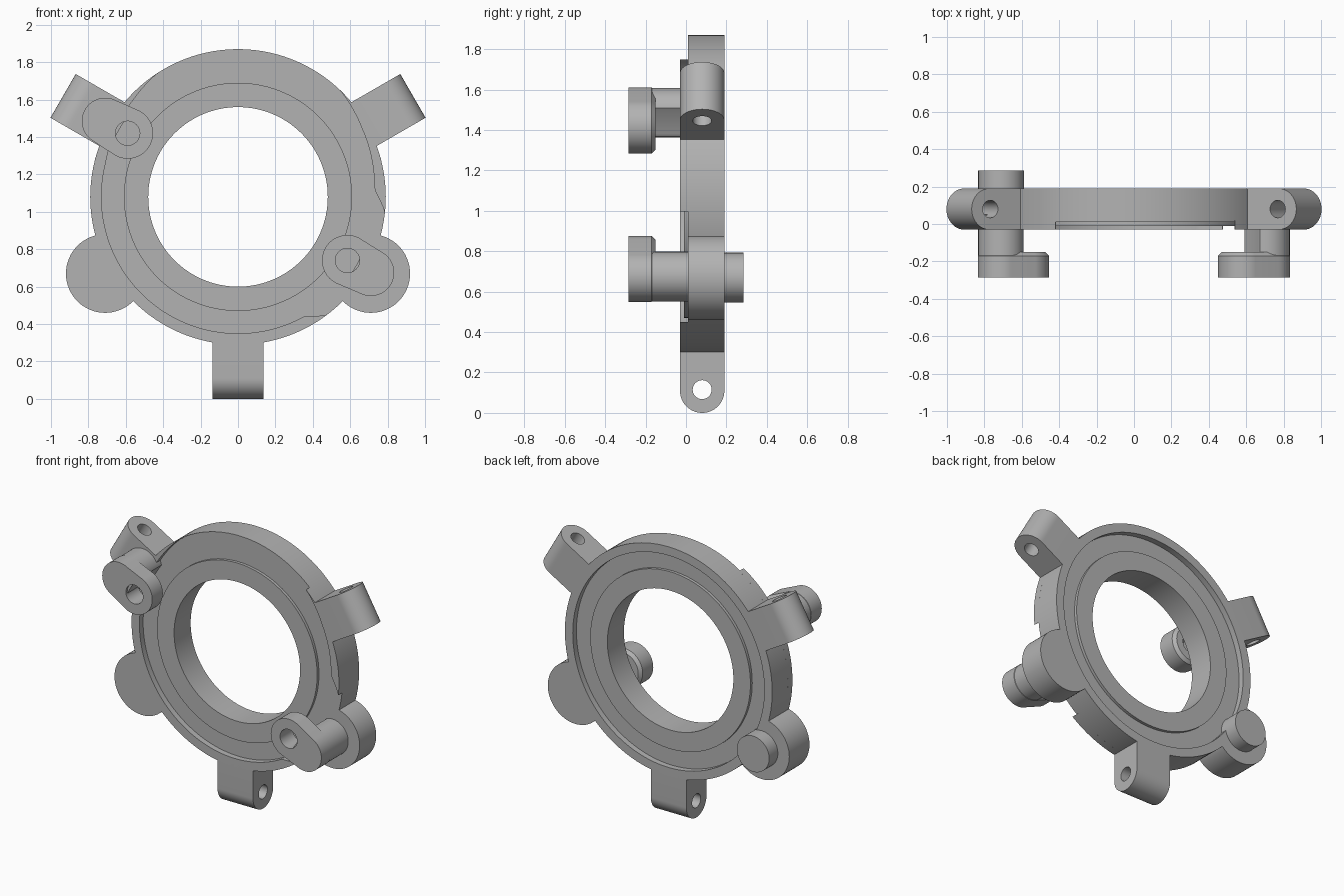
import bpy, bmesh, math
from math import sin, cos, pi, radians, hypot, atan2

cube = bpy.data.objects.get("Cube")
if cube:
    bpy.data.objects.remove(cube)

CZ = 1.08            # height of the ring axis
OUTER, RIM = 0.79, 0.73

grey = bpy.data.materials.new("plain_grey")
grey.use_nodes = True
colour = (0.45, 0.45, 0.45, 1)
grey.diffuse_color = colour
grey.node_tree.nodes["Principled BSDF"].inputs["Base Color"].default_value = colour


def finish(bm, name):
    """Smooth the curved walls, keep the corners sharp and store the part."""
    bmesh.ops.recalc_face_normals(bm, faces=bm.faces)
    for f in bm.faces:
        f.smooth = True
    for e in bm.edges:
        e.smooth = len(e.link_faces) == 2 and e.calc_face_angle(0) < radians(30)
    mesh = bpy.data.meshes.new(name)
    bm.to_mesh(mesh)
    bm.free()
    mesh.materials.append(grey)
    obj = bpy.data.objects.new(name, mesh)
    bpy.context.collection.objects.link(obj)
    return obj


def circle(cx, cy, r, n=64, start=0.0, sweep=2 * pi):
    count = n if sweep >= 2 * pi else n + 1
    return [(cx + r * cos(start + sweep * i / n), cy + r * sin(start + sweep * i / n))
            for i in range(count)]


def upright(u, v, w):
    """Outline in the ring plane (relative to its axis), thickness along y."""
    return (u, w, CZ + v)


def prism(name, loops, lo, hi, place=upright, chamfer=0.0):
    """Extrude an outline, with optional holes, from lo to hi."""
    bm = bmesh.new()
    edges, outer = [], []
    for k, loop in enumerate(loops):
        vs = [bm.verts.new((u, v, lo)) for u, v in loop]
        edges += [bm.edges.new((vs[i - 1], vs[i])) for i in range(len(vs))]
    bmesh.ops.triangle_fill(bm, edges=edges, use_beauty=True)
    out = bmesh.ops.extrude_face_region(bm, geom=bm.faces[:], use_keep_orig=True)
    for v in out["geom"]:
        if isinstance(v, bmesh.types.BMVert):
            v.co.z = hi
    if chamfer:
        bmesh.ops.recalc_face_normals(bm, faces=bm.faces)
        hole = loops[1]
        hx = sum(p[0] for p in hole) / len(hole)
        hy = sum(p[1] for p in hole) / len(hole)
        rim = [e for e in bm.edges if all(abs(v.co.z - hi) < 1e-5 for v in e.verts)
               and e.calc_face_angle(0) > 1
               and hypot(e.verts[0].co.x - hx, e.verts[0].co.y - hy) > 0.1]
        bmesh.ops.bevel(bm, geom=rim, offset=chamfer, segments=1, affect='EDGES')
    for v in bm.verts:
        v.co = place(*v.co)
    return finish(bm, name)


def clear_of_axis(points, r):
    """Push outline points out to at least radius r from the ring axis."""
    out = []
    for u, v in points:
        k = max(1, r / hypot(u, v))
        out.append((u * k, v * k))
    return out


# Ring body: raised inner boss on both faces, raised outer rim at the back
profile = [(0.48, -0.01), (0.61, -0.01), (0.61, 0.01), (OUTER, 0.01), (OUTER, 0.19),
           (RIM, 0.19), (RIM, 0.15), (0.61, 0.15), (0.61, 0.17), (0.48, 0.17)]
bm = bmesh.new()
SEG = 120
rings = [[bm.verts.new(upright(r * cos(2 * pi * i / SEG), r * sin(2 * pi * i / SEG), y))
          for r, y in profile] for i in range(SEG)]
for i in range(SEG):
    a, b = rings[i - 1], rings[i]
    for j in range(len(profile)):
        bm.faces.new((a[j - 1], a[j], b[j], b[j - 1]))
finish(bm, "ring_body")


# Front rim segments with a tapering inner edge: (degrees, inner radius)
def rim_segment(name, keys):
    start, end = keys[0][0], keys[-1][0]
    steps = int((end - start) / 2)
    inner, outer = [], []
    for i in range(steps + 1):
        a = start + (end - start) * i / steps
        for (a0, r0), (a1, r1) in zip(keys, keys[1:]):
            if a0 <= a <= a1:
                r = r0 + (r1 - r0) * (a - a0) / (a1 - a0)
        t = radians(a)
        inner.append((min(r, OUTER - 0.002) * cos(t), min(r, OUTER - 0.002) * sin(t)))
        outer.append((OUTER * cos(t), OUTER * sin(t)))
    prism(name, [inner + outer[::-1]], -0.03, 0.02)


rim_segment("front_rim_long", [(122, OUTER), (136, 0.765), (150, 0.745), (166, RIM),
                               (299, RIM), (307, OUTER)])
rim_segment("front_rim_short", [(-6, OUTER), (3, RIM), (13, 0.74), (29, 0.757), (47, OUTER)])


# Three rounded lugs, each with a cross hole
for name, angle in (("bottom_lug", -90), ("left_lug", 30), ("right_lug", 150)):
    t = radians(angle)

    def radial(u, v, w, c=cos(t), s=sin(t)):
        return (u * c - w * s, v, CZ + u * s + w * c)

    tip = circle(0.97, 0.08, 0.11, 32, -pi / 2, pi)
    outline = [(0.77, -0.03)] + tip + [(0.77, 0.19)]
    prism(name, [outline, circle(0.965, 0.08, 0.047, 32)], -0.135, 0.135, radial)

# Two round ears low on the ring
for name, side, front in (("left_ear", 1, 0.01), ("right_ear", -1, -0.03)):
    ear = clear_of_axis(circle(0.71 * side, -0.41, 0.21), 0.783)
    prism(name, [ear], front, 0.19)

# Back stub on the right ear
prism("back_stub", [circle(-0.71, -0.41, 0.123)], 0.1, 0.285)

# Two latches: a post trimmed by the ring clearance and an arm reaching inward
for name, px, pz, hx, hz in (("left_latch", 0.71, -0.405, 0.585, -0.34),
                             ("right_latch", -0.71, 0.405, -0.59, 0.34)):
    post = clear_of_axis(circle(px, pz, 0.123), RIM)
    prism(name + "_post", [post], -0.27, 0.05)
    d = atan2(hz - pz, hx - px)
    arm = (circle(hx, hz, 0.136, 32, d - pi / 2, pi)
           + circle(px, pz, 0.125, 32, d + pi / 2, pi))
    prism(name + "_arm", [arm, circle(hx, hz, 0.065, 32)], -0.285, -0.15, chamfer=0.02)
